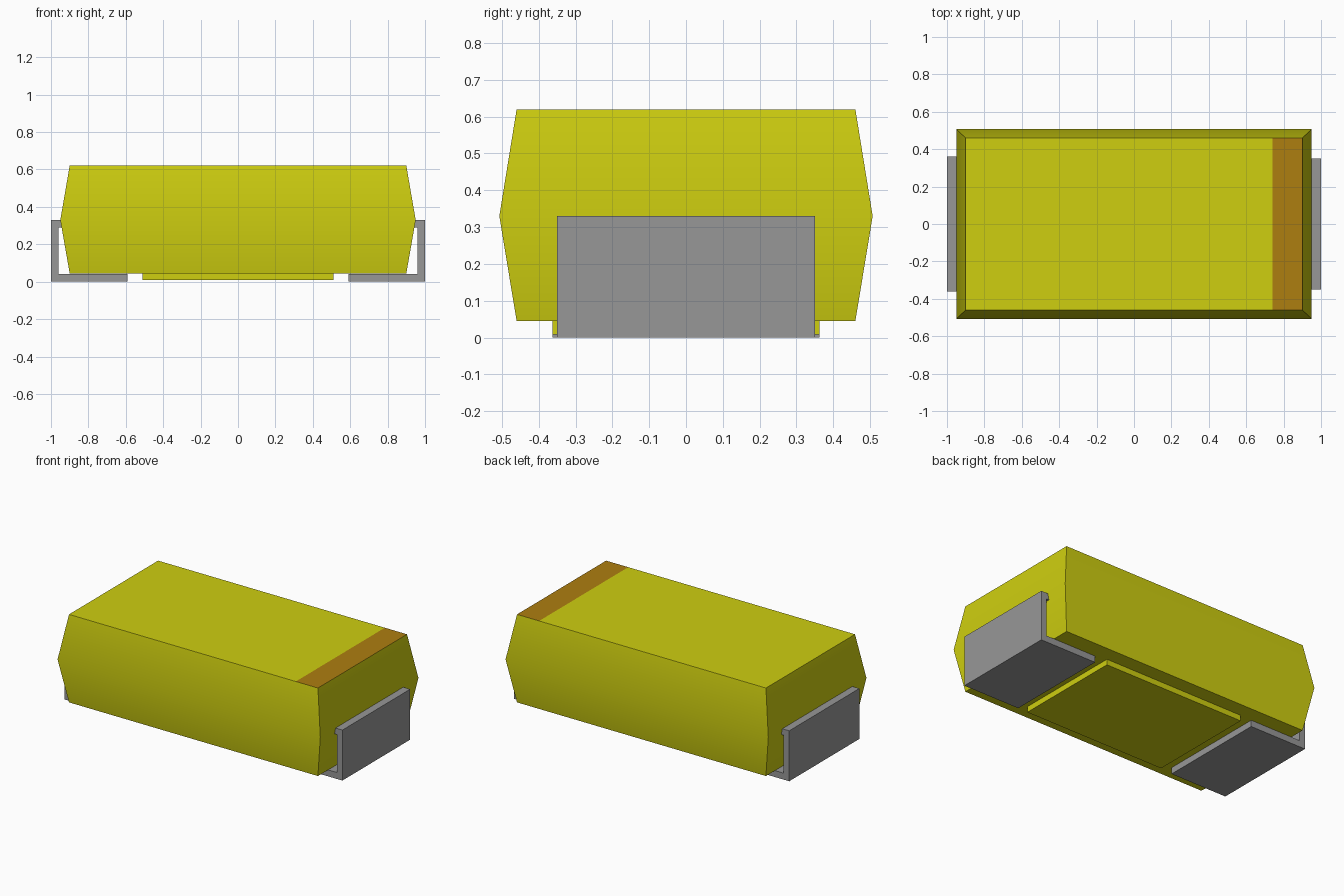
import bpy
import bmesh

cube = bpy.data.objects.get("Cube")
if cube:
    bpy.data.objects.remove(cube, do_unlink=True)


def make_material(name, colour):
    mat = bpy.data.materials.new(name)
    mat.use_nodes = True
    mat.diffuse_color = (*colour, 1)
    mat.node_tree.nodes["Principled BSDF"].inputs["Base Color"].default_value = (*colour, 1)
    return mat


yellow = make_material("yellow", (0.62, 0.62, 0.005))
brown = make_material("brown", (0.42, 0.21, 0.005))
grey = make_material("grey", (0.31, 0.31, 0.31))


def finish(name, bm, *materials):
    bmesh.ops.recalc_face_normals(bm, faces=bm.faces)
    mesh = bpy.data.meshes.new(name)
    bm.to_mesh(mesh)
    bm.free()
    for mat in materials:
        mesh.materials.append(mat)
    obj = bpy.data.objects.new(name, mesh)
    bpy.context.collection.objects.link(obj)
    return obj


def ring(bm, x, y, z):
    return [bm.verts.new((sx * x, sy * y, z))
            for sx, sy in ((-1, -1), (1, -1), (1, 1), (-1, 1))]


def loft(rings):
    """Closed solid through a stack of rectangles (half x, half y, z)."""
    bm = bmesh.new()
    loops = [ring(bm, *r) for r in rings]
    for a, b in zip(loops, loops[1:]):
        for i in range(4):
            j = (i + 1) % 4
            bm.faces.new((a[i], a[j], b[j], b[i]))
    bm.faces.new(loops[0])
    bm.faces.new(loops[-1])
    return bm


# Moulded body, widest at the parting line, with the polarity band cut into its top
top = 0.62
stripe_x = 0.74
bm = loft([(0.9, 0.46, 0.045), (0.95, 0.507, 0.33), (0.9, 0.46, top)])
bm.faces.ensure_lookup_table()
top_face = bm.faces[-1]
bmesh.ops.bisect_plane(bm, geom=[top_face, *top_face.edges, *top_face.verts],
                       plane_co=(stripe_x, 0, 0), plane_no=(1, 0, 0))
for face in bm.faces:
    centre = face.calc_center_median()
    if centre.z > top - 0.001 and centre.x > stripe_x:
        face.material_index = 1
body = finish("body", bm, yellow, brown)
bpy.ops.object.select_all(action="DESELECT")
body.select_set(True)
bpy.context.view_layer.objects.active = body
bpy.ops.object.shade_smooth_by_angle()

# Raised pad under the body
finish("underside_pad", loft([(0.51, 0.362, 0.008), (0.51, 0.362, 0.05)]), yellow)

# Folded terminals: foot, upright and short tab entering the body
lead_profile = [(0.59, 0), (1, 0), (1, 0.33), (0.92, 0.33),
                (0.92, 0.29), (0.96, 0.29), (0.96, 0.042), (0.59, 0.042)]
for name, side, half_width in (("left_terminal", 1, 0.35), ("right_terminal", -1, 0.362)):
    bm = bmesh.new()
    face = bm.faces.new([bm.verts.new((side * x, -half_width, z)) for x, z in lead_profile])
    extruded = bmesh.ops.extrude_face_region(bm, geom=[face])["geom"]
    verts = [v for v in extruded if isinstance(v, bmesh.types.BMVert)]
    bmesh.ops.translate(bm, verts=verts, vec=(0, 2 * half_width, 0))
    # The starting face stays as the near cap only if the extrude removed it
    if len(bm.faces) < len(lead_profile) + 2:
        bm.faces.new([v for v in bm.verts if v.co.y < 0])
    finish(name, bm, grey)
